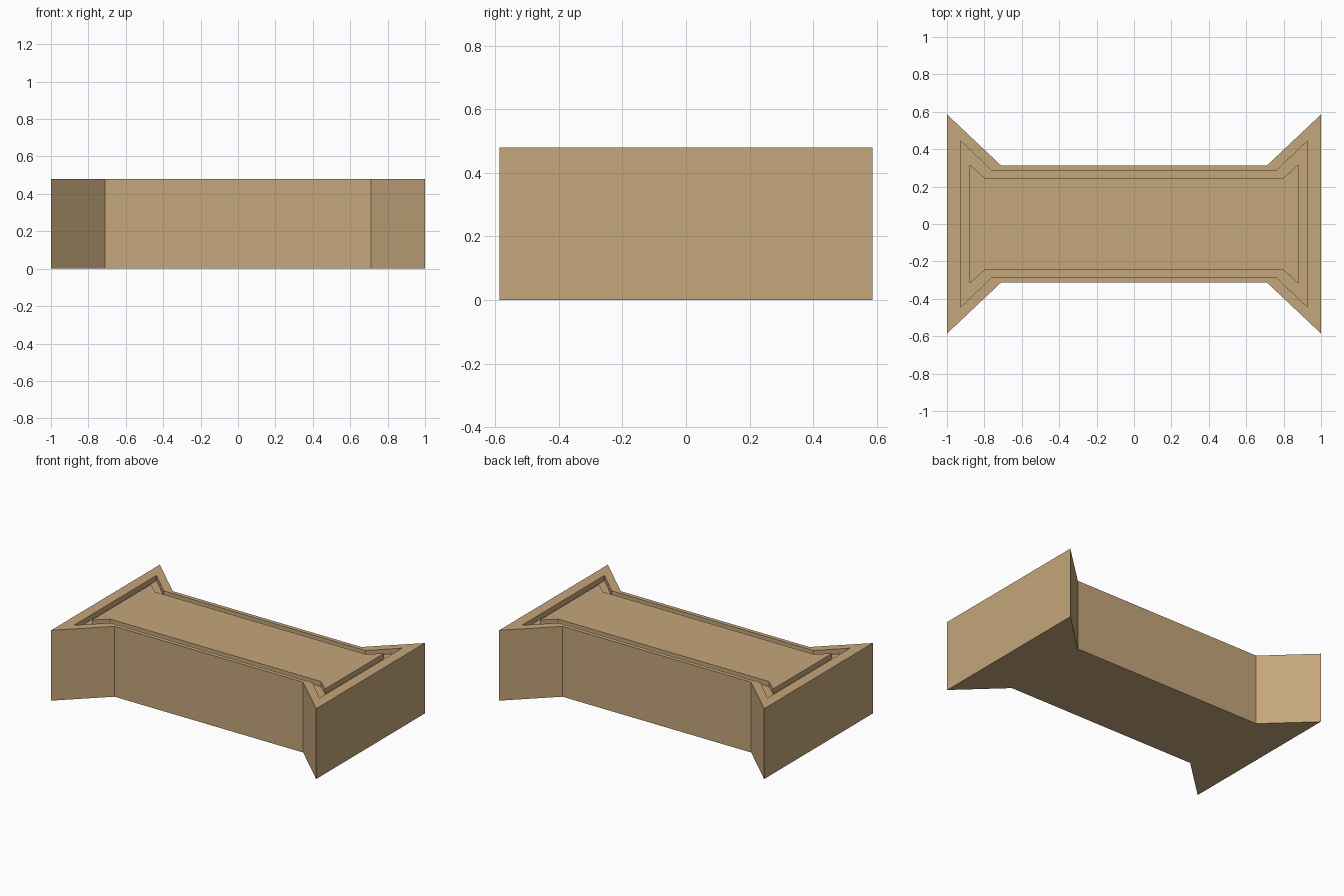
import bpy, bmesh

if "Cube" in bpy.data.objects:
    bpy.data.objects.remove(bpy.data.objects["Cube"])

HEIGHT = 0.48
GROOVE = 0.445   # height of the groove floor

tan = bpy.data.materials.new("warm_tan")
tan.diffuse_color = (0.56, 0.385, 0.198, 1.0)
tan.use_nodes = True
tan.node_tree.nodes["Principled BSDF"].inputs["Base Color"].default_value = tan.diffuse_color


def bow_outline(end_x, end_y, waist_x, waist_y):
    """Eight-point flared outline, counter-clockwise."""
    half = [(end_x, -end_y), (end_x, end_y), (waist_x, waist_y), (-waist_x, waist_y)]
    return half + [(-x, -y) for x, y in half]


outer = bow_outline(1.0, 0.586, 0.712, 0.314)
rim = bow_outline(0.927, 0.445, 0.762, 0.286)
panel = bow_outline(0.88, 0.318, 0.795, 0.243)

# Loops from the base, up the sides, over the rim, through the groove to the panel
sections = [(outer, 0), (outer, HEIGHT), (rim, HEIGHT),
            (rim, GROOVE), (panel, GROOVE), (panel, HEIGHT)]

bm = bmesh.new()
rings = [[bm.verts.new((x, y, z)) for x, y in pts] for pts, z in sections]
for low, high in zip(rings, rings[1:]):
    for i in range(8):
        j = (i + 1) % 8
        bm.faces.new((low[i], low[j], high[j], high[i]))

# Base underside and raised centre panel
bm.faces.new(rings[0][::-1])
bm.faces.new(rings[-1])
bmesh.ops.recalc_face_normals(bm, faces=bm.faces)

mesh = bpy.data.meshes.new("grooved_block")
bm.to_mesh(mesh)
bm.free()
mesh.materials.append(tan)
block = bpy.data.objects.new("grooved_block", mesh)
bpy.context.collection.objects.link(block)
